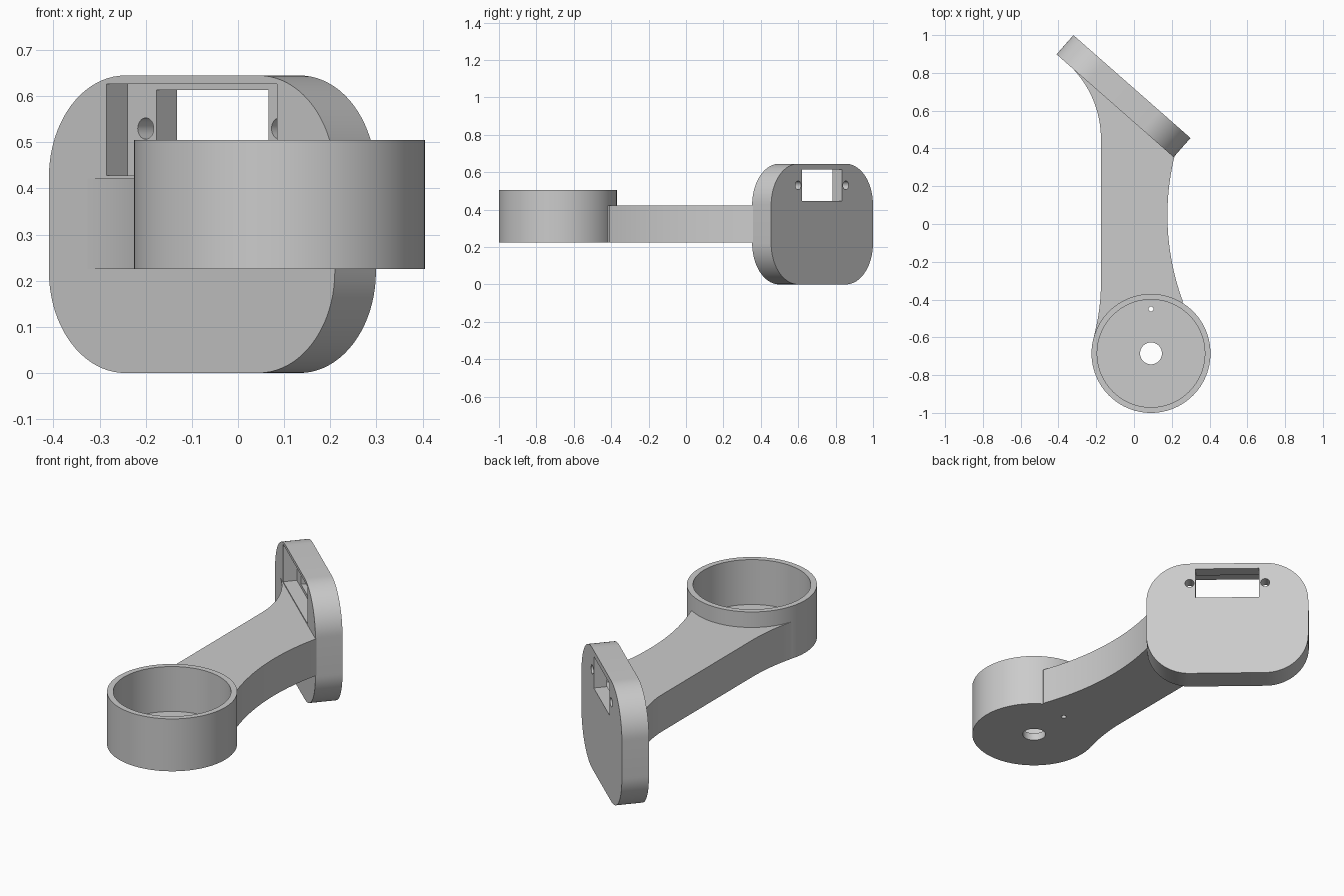
import bpy, bmesh
from math import sin, cos, pi, radians, sqrt
from mathutils import Matrix, Vector

cube = bpy.data.objects.get("Cube")
if cube:
    bpy.data.objects.remove(cube, do_unlink=True)

grey = bpy.data.materials.new("plain grey")
grey.use_nodes = True
COLOUR = (0.6, 0.6, 0.6, 1)
grey.diffuse_color = COLOUR
grey.node_tree.nodes["Principled BSDF"].inputs["Base Color"].default_value = COLOUR


def prism(name, outline, low, high, matrix=Matrix()):
    """Extrude a flat outline along local z from low to high."""
    bm = bmesh.new()
    face = bm.faces.new([bm.verts.new((x, y, low)) for x, y in outline])
    top = bmesh.ops.extrude_face_region(bm, geom=[face])["geom"]
    moved = [v for v in top if isinstance(v, bmesh.types.BMVert)]
    bmesh.ops.translate(bm, verts=moved, vec=(0, 0, high - low))
    bmesh.ops.recalc_face_normals(bm, faces=bm.faces)
    bm.transform(matrix)
    mesh = bpy.data.meshes.new(name)
    bm.to_mesh(mesh)
    bm.free()
    mesh.materials.append(grey)
    obj = bpy.data.objects.new(name, mesh)
    bpy.context.collection.objects.link(obj)
    return obj


def arc(cx, cy, r, start, end, steps):
    angles = [radians(start + (end - start) * i / steps) for i in range(steps + 1)]
    return [(cx + r * cos(a), cy + r * sin(a)) for a in angles]


def circle(cx, cy, r, n=96):
    return arc(cx, cy, r, 0, 360, n)[:-1]


def box(x0, x1, y0, y1):
    return [(x0, y0), (x1, y0), (x1, y1), (x0, y1)]


def cut(obj, cutters):
    """Subtract each cutter and discard it."""
    bpy.context.view_layer.objects.active = obj
    for cutter in cutters:
        cutter.hide_render = True
        mod = obj.modifiers.new("cut", "BOOLEAN")
        mod.operation, mod.solver, mod.object = "DIFFERENCE", "EXACT", cutter
        bpy.ops.object.modifier_apply(modifier=mod.name)
        bpy.data.objects.remove(cutter, do_unlink=True)


# Round cup with a drilled floor
CX, CY, R = 0.09, -0.685, 0.315
BASE, ARM_TOP, CUP_TOP = 0.225, 0.422, 0.505
cup = prism("cup", circle(CX, CY, R), BASE, CUP_TOP)
cut(cup, [
    prism("cup_hollow", circle(CX, CY, 0.285), BASE + 0.04, 1),
    prism("shaft_hole", circle(CX, CY, 0.058, 48), 0, 0.4),
    prism("pin_hole", circle(CX, CY + 0.235, 0.013, 24), 0, 0.4),
])

# Arm: flared at the plate, waisted on the right, blended into the cup
TURN = 41.3
left_flare = arc(-0.715, 0.45, 0.54, 0, 90 - (90 - TURN), 20)
left_flare = [(-0.175 - 0.54 * (1 - cos(a)), 0.45 + 0.54 * sin(a))
              for a in [radians((90 - TURN) * i / 20) for i in range(21)]]
right_waist = []
for i in range(25):
    y = 0.357 - 0.767 * i / 24
    right_waist.append((0.177 + 1.32 - sqrt(1.32 ** 2 - (y - 0.047) ** 2), y))
cup_end = arc(CX, CY, 0.302, 58, 163, 32)
left_blend = []
for i in range(13):
    y = -0.59 + 0.28 * i / 12
    left_blend.append((-0.175 - 0.036 * ((-0.31 - y) / 0.28) ** 2, y))
arm = prism("arm", right_waist + cup_end + left_blend + left_flare, BASE, ARM_TOP)

# Rounded mounting plate: outline in width and height, extruded through its depth
DEPTH, HALF, HEIGHT, CORNER = 0.135, 0.4125, 0.645, 0.22
place = (Matrix.Translation((-0.1, 0.626, 0))
         @ Matrix.Rotation(radians(-TURN), 4, "Z")
         @ Matrix(((1, 0, 0, 0), (0, 0, 1, 0), (0, 1, 0, 0), (0, 0, 0, 1))))
outline = []
for k, (sx, cz) in enumerate([(1, HEIGHT - CORNER), (-1, HEIGHT - CORNER),
                              (-1, CORNER), (1, CORNER)]):
    outline += arc(sx * (HALF - CORNER), cz, CORNER, 90 * k, 90 * k + 90, 20)
plate = prism("mounting_plate", outline, 0, DEPTH, place)
cutters = [
    prism("recess", box(-0.246, 0.246, 0.428, 0.627), -0.1, 0.068, place),
    prism("window", box(-0.162, 0.162, 0.445, 0.614), 0.03, 0.3, place),
]
for side in (-1, 1):
    cutters.append(prism("screw_hole", circle(side * 0.193, 0.53, 0.023, 32),
                         0.03, 0.3, place))
for c in cutters + [plate]:
    bm = bmesh.new()
    bm.from_mesh(c.data)
    bmesh.ops.recalc_face_normals(bm, faces=bm.faces)
    bm.to_mesh(c.data)
    bm.free()
cut(plate, cutters)

# Smooth curved walls, keep edges sharp
bpy.ops.object.select_all(action="DESELECT")
for part in (cup, arm, plate):
    part.select_set(True)
bpy.context.view_layer.objects.active = plate
bpy.ops.object.shade_smooth_by_angle(angle=radians(30))
